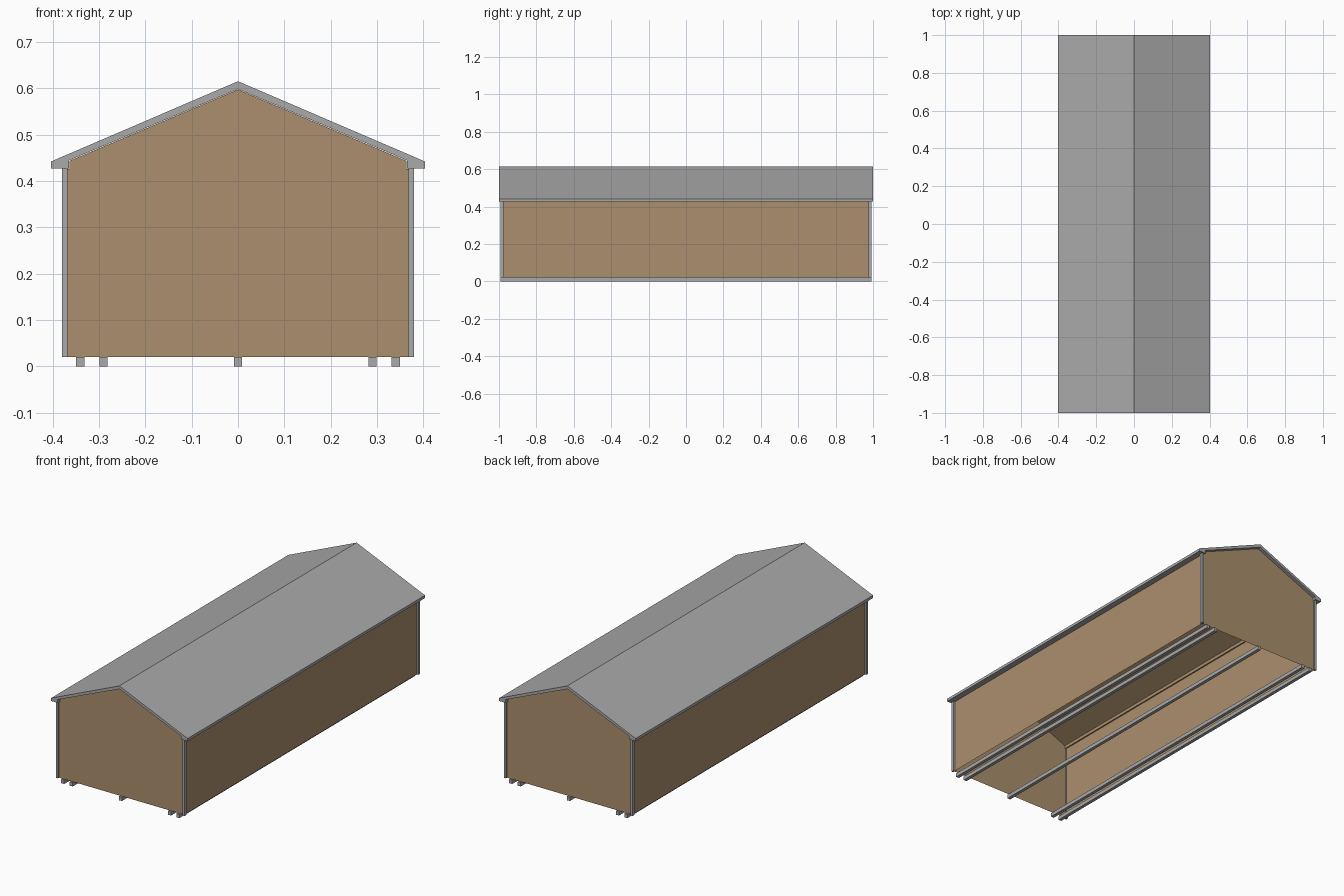
import bpy, bmesh

if "Cube" in bpy.data.objects:
    bpy.data.objects.remove(bpy.data.objects["Cube"])


def material(name, rgb):
    m = bpy.data.materials.new(name)
    m.diffuse_color = (*rgb, 1)
    m.use_nodes = True
    m.node_tree.nodes["Principled BSDF"].inputs["Base Color"].default_value = m.diffuse_color
    return m


GREY = material("grey trim", (0.40, 0.40, 0.40))
TAN = material("tan siding", (0.407, 0.275, 0.153))


def finish(bm, name, mat):
    mesh = bpy.data.meshes.new(name)
    bm.to_mesh(mesh)
    bm.free()
    mesh.materials.append(mat)
    obj = bpy.data.objects.new(name, mesh)
    bpy.context.collection.objects.link(obj)
    return obj


def extrude_profile(name, half, y, mat, open_bottom=False):
    """Mirror a right-half x/z profile if it starts on the ridge, extrude along y."""
    bm = bmesh.new()
    front = bm.faces.new([bm.verts.new((x, -y, z)) for x, z in half])
    ext = bmesh.ops.extrude_face_region(bm, geom=[front], use_keep_orig=True)
    new = [v for v in ext["geom"] if isinstance(v, bmesh.types.BMVert)]
    bmesh.ops.translate(bm, verts=new, vec=(0, 2 * y, 0))
    bmesh.ops.recalc_face_normals(bm, faces=bm.faces)
    if open_bottom:
        low = [f for f in bm.faces if all(v.co.z < 0.03 for v in f.verts)]
        bmesh.ops.delete(bm, geom=low, context='FACES_ONLY')
    return finish(bm, name, mat)


def box(name, x0, x1, y0, y1, z0, z1, mat):
    bm = bmesh.new()
    bmesh.ops.create_cube(bm, size=1)
    for v in bm.verts:
        v.co = (x1 if v.co.x > 0 else x0,
                y1 if v.co.y > 0 else y0,
                z1 if v.co.z > 0 else z0)
    return finish(bm, name, mat)


def mirrored(right):
    """Right side from top ridge downwards -> full symmetric outline."""
    return right + [(-x, z) for x, z in reversed(right) if x > 0]


# Siding shell: thin walls and ceiling, open underneath
extrude_profile("siding_shell", mirrored(
    [(0, 0.597), (0.364, 0.443), (0.364, 0.426), (0.371, 0.426), (0.371, 0.02)]),
    0.982, TAN, open_bottom=True)

# Gabled roof with boxed eaves
outer = [(-0.403, 0.427), (-0.403, 0.442), (0, 0.615), (0.403, 0.442), (0.403, 0.427)]
inner = [(0.365, 0.427), (0.365, 0.444), (0, 0.598), (-0.365, 0.444), (-0.365, 0.427)]
extrude_profile("roof", outer + inner, 1.0, GREY)

# Corner trim posts
for sx in (-1, 1):
    for sy in (-1, 1):
        xs = sorted((sx * 0.368, sx * 0.380))
        ys = sorted((sy * 0.977, sy * 0.992))
        box("corner_trim", *xs, *ys, 0.02, 0.427, GREY)

# Runners under the building
for x in (-0.34, -0.29, 0, 0.29, 0.34):
    box("skid", x - 0.009, x + 0.009, -0.992, 0.992, 0, 0.02, GREY)
